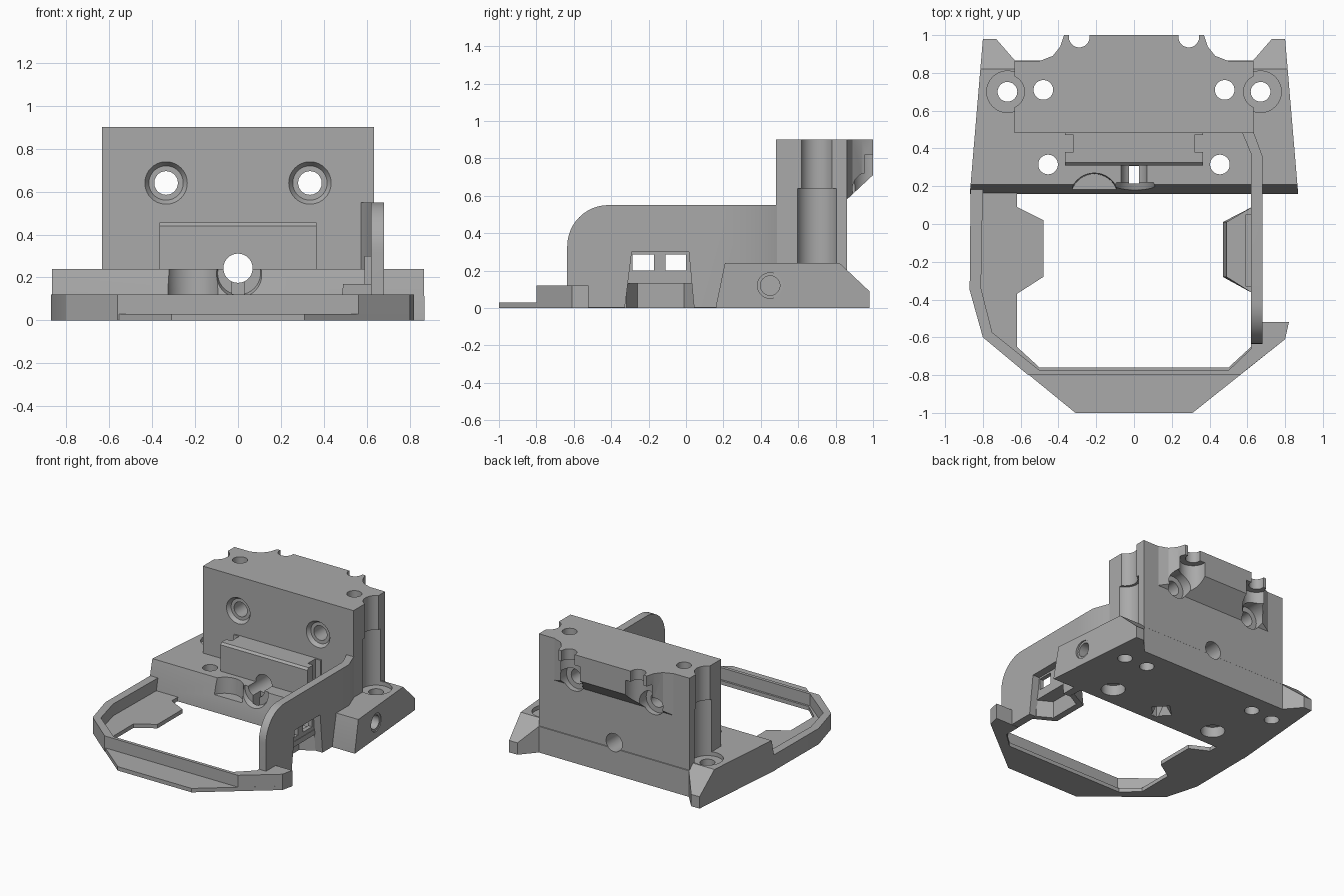
import bpy, bmesh, math
from mathutils import Matrix, Vector

cube = bpy.data.objects.get("Cube")
if cube:
    bpy.data.objects.remove(cube, do_unlink=True)

grey = bpy.data.materials.new("plain_grey")
grey.use_nodes = True
grey.diffuse_color = (0.4, 0.4, 0.4, 1)
grey.node_tree.nodes["Principled BSDF"].inputs["Base Color"].default_value = (0.4, 0.4, 0.4, 1)


def make(name, bm):
    bmesh.ops.recalc_face_normals(bm, faces=bm.faces)
    mesh = bpy.data.meshes.new(name)
    bm.to_mesh(mesh)
    bm.free()
    mesh.materials.append(grey)
    ob = bpy.data.objects.new(name, mesh)
    bpy.context.scene.collection.objects.link(ob)
    return ob


def prism(name, pts, axis, a, b):
    """Extrude an outline: (x, y) along z, or (y, z) along x."""
    bm = bmesh.new()
    place = (lambda p, t: (p[0], p[1], t)) if axis == "z" else (lambda p, t: (t, p[0], p[1]))
    rings = [[bm.verts.new(place(p, t)) for p in pts] for t in (a, b)]
    n = len(pts)
    for r in rings:
        bm.faces.new(r)
    for i in range(n):
        j = (i + 1) % n
        bm.faces.new((rings[0][i], rings[0][j], rings[1][j], rings[1][i]))
    return make(name, bm)


def box(name, x0, x1, y0, y1, z0, z1):
    return prism(name, [(x0, y0), (x1, y0), (x1, y1), (x0, y1)], "z", z0, z1)


def rod(start, end, r, r2=None, sides=40):
    """Cylinder or cone between two points."""
    a, b = Vector(start), Vector(end)
    turn = (b - a).to_track_quat("Z", "Y").to_matrix().to_4x4()
    bm = bmesh.new()
    bmesh.ops.create_cone(bm, cap_ends=True, segments=sides, radius1=r,
                          radius2=r if r2 is None else r2, depth=(b - a).length,
                          matrix=Matrix.Translation((a + b) / 2) @ turn)
    return make("cutter", bm)


def combine(ob, others, op="DIFFERENCE"):
    """Apply booleans in turn, then discard the tool shapes."""
    for tool in others:
        mod = ob.modifiers.new("bool", "BOOLEAN")
        mod.operation, mod.solver, mod.object = op, "EXACT", tool
        graph = bpy.context.evaluated_depsgraph_get()
        mesh = bpy.data.meshes.new_from_object(ob.evaluated_get(graph))
        ob.modifiers.clear()
        ob.data = mesh
        bpy.data.objects.remove(tool, do_unlink=True)
    return ob


def mirrored(half):
    """Complete a symmetric plan outline from its +x half."""
    return half + [(-x, y) for x, y in reversed(half)]


# Base block with sloped front, tapered sides and two rear ears
body = prism("mount_body", mirrored([(0.87, 0.15), (0.80, 0.98), (0.73, 0.98), (0.63, 0.865)]), "z", 0, 0.24)
side = [(0.16, -0.01), (0.16, 0.01), (0.21, 0.25), (0.81, 0.25), (0.98, 0.09), (0.98, -0.01)]
combine(body, [prism("side", side, "x", -1, 1)], "INTERSECT")

# Upright tower and its overhanging rear lip
tower = box("tower", -0.633, 0.633, 0.482, 0.862, 0.1, 0.9)
lip = prism("lip", mirrored([(0.5, 0.8), (0.5, 0.863), (0.43, 0.89), (0.39, 0.94), (0.37, 1.0)]), "z", 0.5, 0.9)
combine(lip, [prism("side", [(0.78, 0.95), (1.01, 0.95), (1.01, 0.72), (0.86, 0.58), (0.78, 0.58)], "x", -1, 1)],
        "INTERSECT")

# Front rail with an undercut neck and bevelled top
rail = prism("rail", [(0.31, 0.2), (0.31, 0.44), (0.325, 0.455), (0.50, 0.455), (0.50, 0.2)], "x", -0.365, 0.365)
combine(rail, [box("cutter", s * 0.345 - 0.025, s * 0.345 + 0.025, 0.38, 0.47, 0.23, 0.5) for s in (-1, 1)])
combine(body, [tower, lip, rail], "UNION")

cuts = []
for s in (-1, 1):
    cuts += [
        # side screw channels and screw holes
        rod((s * 0.67, 0.7, 0.21), (s * 0.67, 0.7, 0.64), 0.11),
        rod((s * 0.67, 0.7, 0.62), (s * 0.67, 0.7, 0.95), 0.09),
        rod((s * 0.67, 0.7, -0.1), (s * 0.67, 0.7, 0.3), 0.052),
        # tall and short vertical holes
        rod((s * 0.48, 0.71, -0.1), (s * 0.48, 0.71, 1), 0.052),
        rod((s * 0.455, 0.315, -0.1), (s * 0.455, 0.315, 0.3), 0.052),
        rod((s * 0.455, 0.315, -0.1), (s * 0.455, 0.315, 0.08), 0.085),
        # horizontal bolt holes with countersinks
        rod((s * 0.335, 0.4, 0.64), (s * 0.335, 1.1, 0.64), 0.055),
        rod((s * 0.335, 0.47, 0.64), (s * 0.335, 0.51, 0.64), 0.107, 0.08),
        rod((s * 0.335, 0.82, 0.64), (s * 0.335, 1.1, 0.64), 0.095),
        # scallops in the rear lip
        rod((s * 0.29, 0.99, 0.5), (s * 0.29, 0.99, 0.95), 0.055),
        rod((s * 0.29, 0.99, 0.5), (s * 0.29, 0.99, 0.82), 0.1),
    ]
cuts += [
    # central bore, its dished mouth, drain slot and pyramid pocket
    rod((0, 0.0, 0.243), (0, 1.1, 0.243), 0.068),
    rod((0.005, 0.1, 0.22), (0.005, 0.22, 0.22), 0.14, 0.10),
    box("cutter", -0.027, 0.027, 0.215, 0.308, -0.1, 0.25),
    rod((0, 0.30, -0.01), (0, 0.30, 0.1), 0.1, 0.01, 4),
    # round front recess and side socket
    rod((-0.21, 0.14, 0.12), (-0.21, 0.14, 0.3), 0.125, 0.132),
    rod((0.7, 0.45, 0.12), (0.95, 0.45, 0.12), 0.052),
    rod((0.835, 0.45, 0.12), (0.95, 0.45, 0.12), 0.068),
]
combine(body, cuts)

# Thin open frame with a tab on its left side
outer = [(-0.865, 0.2), (-0.87, -0.35), (-0.80, -0.60)]
end = [(0.80, -0.61), (0.82, -0.52), (0.62, -0.52)]
opening = [(0.62, -0.65), (0.5, -0.76), (-0.5, -0.76), (-0.62, -0.65), (-0.62, -0.37), (-0.48, -0.28),
           (-0.48, 0.02), (-0.62, 0.09), (-0.62, 0.2)]
prism("frame_plate", outer + [(-0.31, -1), (0.31, -1)] + end + opening, "z", 0, 0.03)

# Raised rim around the frame
inner = [(0.62, -0.66), (0.5, -0.775), (-0.5, -0.775), (-0.75, -0.575), (-0.81, -0.34), (-0.80, 0.2)]
prism("frame_rim", outer + [(-0.56, -0.8), (0.56, -0.8)] + end + inner, "z", 0.001, 0.12)

# Tall side wall with a rounded front corner and a window
wall = prism("side_wall", [(0.62, -0.635), (0.68, -0.635), (0.68, 0.36), (0.632, 0.49), (0.57, 0.49), (0.62, 0.37)],
             "z", 0.002, 0.55)
arc = [(-0.415 - 0.22 * math.cos(t * math.pi / 24), 0.33 + 0.22 * math.sin(t * math.pi / 24)) for t in range(13)]
combine(wall, [prism("side", [(-0.635, -0.01)] + arc + [(0.6, 0.55), (0.6, -0.01)], "x", 0.5, 0.8)], "INTERSECT")
window = [(-0.33, -0.02), (0.045, -0.02), (0.015, 0.3), (-0.29, 0.3)]
combine(wall, [prism("cutter", window, "x", 0.5, 0.8)])

# Hollow latch pocket behind the window
pocket = prism("latch_pocket", [(0.625, 0.09), (0.47, 0.01), (0.47, -0.28), (0.625, -0.365)], "z", 0, 0.17)
for v in pocket.data.vertices:
    if v.co.z > 0.1 and v.co.x < 0.5:
        v.co.x += 0.02
combine(pocket, [prism("cutter", [(0.7, 0.09), (0.52, -0.01), (0.52, -0.26), (0.7, -0.36)], "z", -0.1, 0.13)])

# Barred strip in the window
bars = box("window_bars", 0.59, 0.622, -0.33, 0.05, 0.16, 0.3)
combine(bars, [box("cutter", 0.5, 0.7, a, b, 0.2, 0.287) for a, b in ((-0.285, -0.17), (-0.11, 0.0))])

# Smooth the round surfaces, keep edges crisp
for ob in bpy.context.scene.objects:
    ob.select_set(ob.type == "MESH")
bpy.context.view_layer.objects.active = body
bpy.ops.object.shade_smooth_by_angle(angle=math.radians(30))
